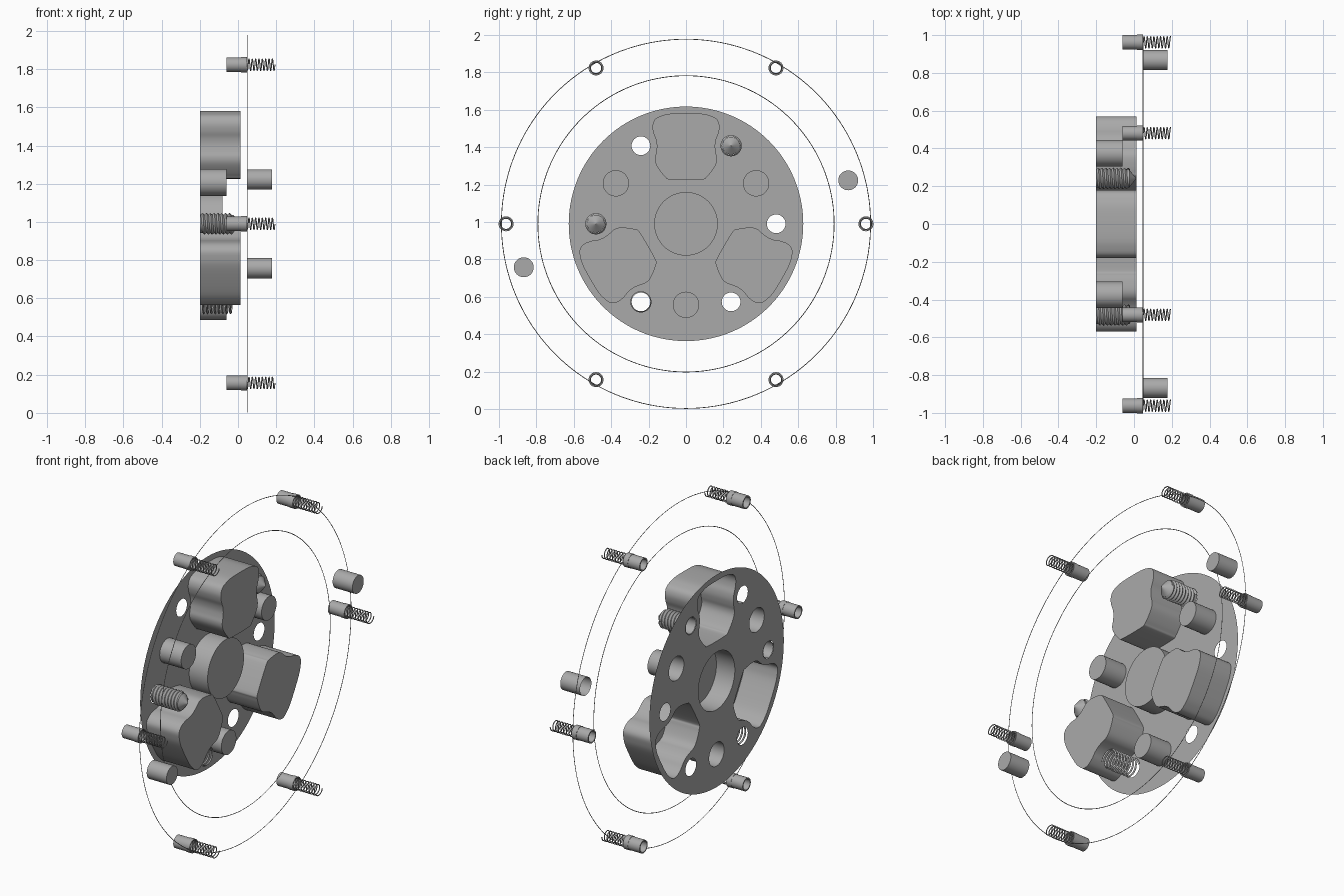
import bpy, bmesh, math
from mathutils import Vector

if "Cube" in bpy.data.objects:
    bpy.data.objects.remove(bpy.data.objects["Cube"], do_unlink=True)

MID = 0.99          # height of the hub axis
BACK = -0.2         # plane of the face plate
RING_X = 0.048      # plane of the wire rings

metal = bpy.data.materials.new("plain grey")
metal.use_nodes = True
GREY = (0.4, 0.4, 0.4, 1)
metal.diffuse_color = GREY
metal.node_tree.nodes["Principled BSDF"].inputs["Base Color"].default_value = GREY


def finish(name, bm):
    bmesh.ops.recalc_face_normals(bm, faces=bm.faces)
    mesh = bpy.data.meshes.new(name)
    bm.to_mesh(mesh)
    bm.free()
    obj = bpy.data.objects.new(name, mesh)
    bpy.context.collection.objects.link(obj)
    mesh.materials.append(metal)
    bpy.ops.object.select_all(action="DESELECT")
    obj.select_set(True)
    bpy.context.view_layer.objects.active = obj
    bpy.ops.object.shade_smooth_by_angle(angle=math.radians(35))
    return obj


def polar(radius, degrees):
    a = math.radians(degrees)
    return radius * math.cos(a), radius * math.sin(a)


def circle(center, radius, n=48):
    return [(center[0] + radius * math.cos(math.tau * i / n),
             center[1] + radius * math.sin(math.tau * i / n)) for i in range(n)]


def loop_verts(bm, outline, x):
    return [bm.verts.new((x, y, MID + z)) for y, z in outline]


def bridge(bm, a, b):
    for i in range(len(a)):
        j = (i + 1) % len(a)
        bm.faces.new((a[i], a[j], b[j], b[i]))


def cup(name, outline, x0, x1):
    """Wall along x with a cap at the far end, open at the near end."""
    bm = bmesh.new()
    near, far = loop_verts(bm, outline, x0), loop_verts(bm, outline, x1)
    bridge(bm, near, far)
    bm.faces.new(far)
    return finish(name, bm)


def lathe(name, center, profile, closed=False, n=32):
    """Revolve (x, radius) pairs about an axis along x."""
    bm = bmesh.new()
    loops = [loop_verts(bm, circle(center, r, n), x) for x, r in profile]
    for a, b in zip(loops, loops[1:] + loops[:1] if closed else loops[1:]):
        bridge(bm, a, b)
    return finish(name, bm)


def helix(name, center, section, start, pitch, turns, closed=False, n=20):
    """Sweep a (x, radius) section along a helix about an axis along x."""
    bm = bmesh.new()
    rows = []
    for i in range(int(turns * n) + 1):
        a = math.tau * i / n
        rows.append([bm.verts.new((start + pitch * i / n + dx,
                                   center[0] + r * math.cos(a),
                                   MID + center[1] + r * math.sin(a)))
                     for dx, r in section])
    k = len(section)
    for a, b in zip(rows, rows[1:]):
        for j in range(k if closed else k - 1):
            bm.faces.new((a[j], a[(j + 1) % k], b[(j + 1) % k], b[j]))
    return finish(name, bm)


def smooth_loop(points, steps=4):
    """Closed Catmull-Rom curve through the points."""
    out, n = [], len(points)
    for i in range(n):
        a, b, c, d = (Vector(points[(i + k) % n]) for k in (-1, 0, 1, 2))
        for s in range(steps):
            t = s / steps
            out.append(0.5 * (2 * b + (c - a) * t + (2 * a - 5 * b + 4 * c - d) * t ** 2
                              + (3 * b - a - 3 * c + d) * t ** 3))
    return out


# Lobed pocket outline: half profile (sideways, outward), mirrored
half = [(0.07, 0.59), (0.13, 0.578), (0.165, 0.56), (0.179, 0.525), (0.174, 0.485),
        (0.161, 0.45), (0.156, 0.415), (0.16, 0.38), (0.166, 0.35), (0.161, 0.32),
        (0.14, 0.285), (0.11, 0.25), (0.08, 0.236)]
lobe = smooth_loop(half + [(-s, r) for s, r in reversed(half)])


def turned(outline, degrees):
    c, s = polar(1, degrees)
    return [(y * c - z * s, y * s + z * c) for y, z in outline]


holes = []

# Three lobed pockets and three round pockets
for i in range(3):
    outline = turned(lobe, 120 * i)
    holes.append(outline)
    cup(f"lobed_pocket_{i + 1}", outline, BACK, 0.013)
    outline = circle(polar(0.433, 30 + 120 * i), 0.07)
    holes.append(outline)
    cup(f"round_pocket_{i + 1}", outline, BACK, -0.06)

# Centre pocket
center_outline = circle((0, 0), 0.17, 64)
holes.append(center_outline)
cup("center_pocket", center_outline, BACK, -0.08)

# Bolt holes
holes += [circle(polar(0.482, 60 * i), 0.05, 32) for i in range(6)]

# Face plate with every opening cut out
bm = bmesh.new()
for outline in [circle((0, 0), 0.627, 128)] + holes:
    vs = loop_verts(bm, outline, BACK)
    for a, b in zip(vs, vs[1:] + vs[:1]):
        bm.edges.new((a, b))
bmesh.ops.triangle_fill(bm, use_beauty=True, edges=bm.edges[:], normal=(1, 0, 0))
finish("face_plate", bm)

# Threaded holes: two with drilled tips, one open coil
PITCH = 0.02
thread = [(0, 0.048), (PITCH / 2, 0.057), (PITCH, 0.048)]
for i, angle in enumerate((60, 180)):
    spot = polar(0.482, angle)
    helix(f"thread_{i + 1}", spot, thread, BACK, PITCH, 8)
    lathe(f"drill_tip_{i + 1}", spot, [(BACK, 0.047), (-0.025, 0.047), (0.012, 0.0005)])
helix("open_thread", polar(0.482, 240),
      [(0, 0.05), (PITCH * 0.3, 0.057), (PITCH * 0.6, 0.05)], BACK, PITCH, 8.5)

# Wire rings
for name, radius in (("outer_ring", 0.987), ("inner_ring", 0.792)):
    w = 0.002
    lathe(name, (0, 0), [(RING_X - w, radius), (RING_X, radius + w),
                         (RING_X + w, radius), (RING_X, radius - w)], True, 160)

# Six sleeves with coil springs
wire = [(0.003 * math.cos(math.tau * k / 5), 0.03 + 0.003 * math.sin(math.tau * k / 5))
        for k in range(5)]
for i in range(6):
    spot = polar(0.962, 60 * i)
    lathe(f"sleeve_{i + 1}", spot, [(-0.06, 0.031), (-0.06, 0.038), (0.016, 0.038),
                                    (0.016, 0.031)], True)
    lathe(f"sleeve_collar_{i + 1}", spot, [(0.016, 0.034), (0.016, 0.04), (RING_X, 0.04),
                                           (RING_X, 0.034)], True)
    helix(f"spring_{i + 1}", spot, wire, 0.018, 0.0175, 10, True)

# Two dowel pockets
for i, angle in enumerate((15, 195)):
    cup(f"dowel_pocket_{i + 1}", circle(polar(0.898, angle), 0.053), RING_X, 0.177)
